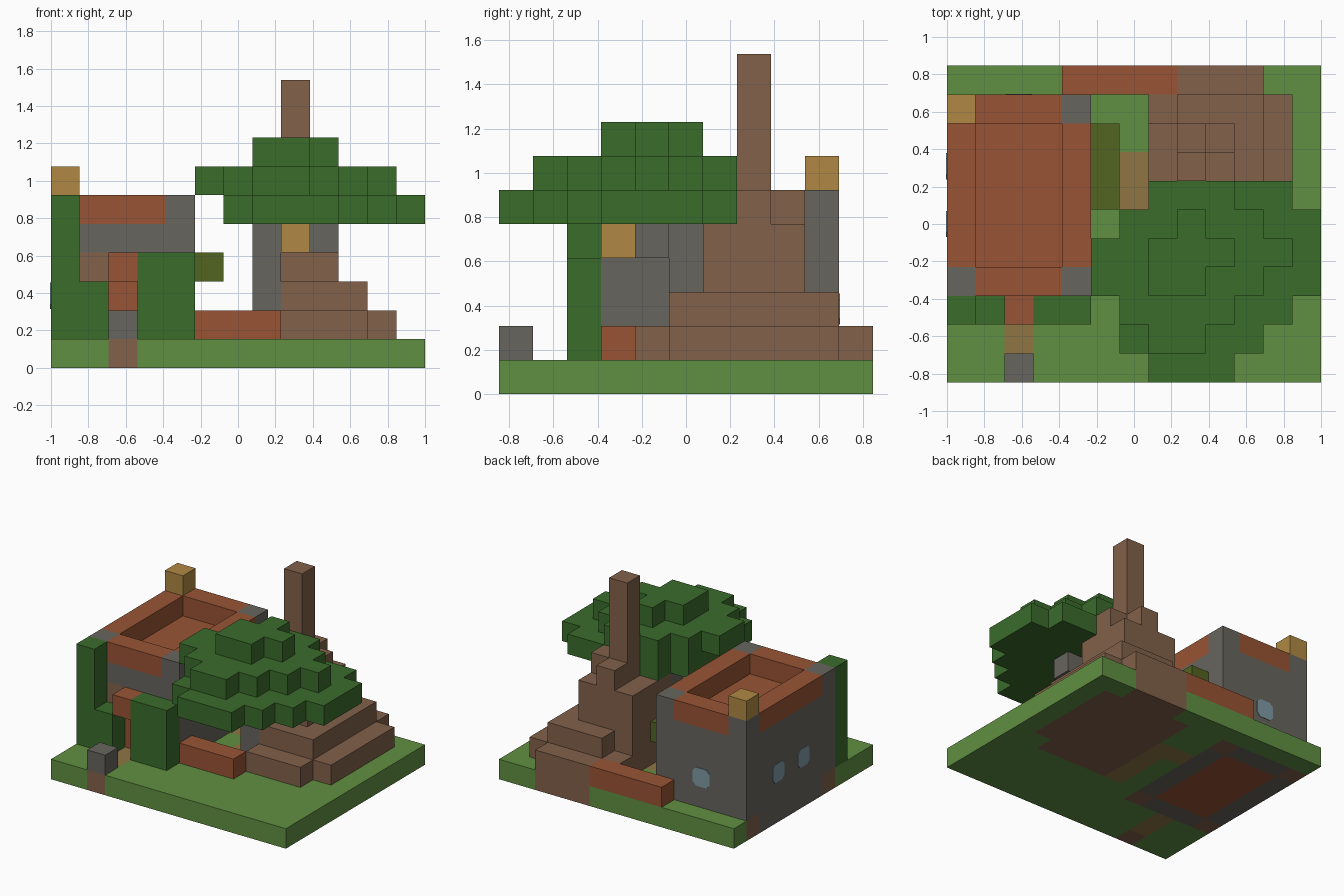
import bpy, bmesh
from mathutils import Vector

cube = bpy.data.objects.get("Cube")
if cube:
    bpy.data.objects.remove(cube, do_unlink=True)

U = 2 / 13                      # size of one block
NX, NY = 13, 11                 # blocks across and deep


def material(name, rgb):
    m = bpy.data.materials.new(name)
    lin = [((c / 255 + 0.055) / 1.055) ** 2.4 for c in rgb] + [1]
    m.diffuse_color = lin
    m.use_nodes = True
    m.node_tree.nodes["Principled BSDF"].inputs["Base Color"].default_value = lin
    return m


MATS = {n: material(n, c) for n, c in {
    "grass": (97, 144, 66), "leaf": (58, 108, 43), "brick": (152, 84, 52),
    "wood": (130, 97, 74), "stone": (103, 101, 94), "gold": (176, 137, 68),
    "olive": (82, 100, 32), "glass": (127, 155, 166), "dirt": (143, 117, 68),
}.items()}


def place(x, y, z):
    return Vector(((x - NX / 2) * U, (y - NY / 2) * U, z * U))


def blocks(name, *boxes):
    """Fill block ranges (x0,x1, y0,y1, z0,z1, material); later ones override."""
    cells = {}
    for x0, x1, y0, y1, z0, z1, mat in boxes:
        for x in range(x0, x1):
            for y in range(y0, y1):
                for z in range(z0, z1):
                    cells[x, y, z] = mat
    used = sorted(set(cells.values()))
    bm = bmesh.new()
    for cell, mat in cells.items():
        for axis in range(3):
            for side in (0, 1):
                near = list(cell)
                near[axis] += 2 * side - 1
                if tuple(near) in cells:
                    continue
                a, b = (axis + 1) % 3, (axis + 2) % 3
                ring = []
                for da, db in ((0, 0), (1, 0), (1, 1), (0, 1)):
                    p = list(cell)
                    p[axis] += side
                    p[a] += da
                    p[b] += db
                    ring.append(bm.verts.new(place(*p)))
                f = bm.faces.new(ring if side else ring[::-1])
                f.material_index = used.index(mat)
    bmesh.ops.remove_doubles(bm, verts=bm.verts, dist=0.001)
    bmesh.ops.dissolve_limit(bm, angle_limit=0.01, verts=bm.verts,
                             edges=bm.edges, delimit={'MATERIAL'})
    finish(name, bm, used)


def finish(name, bm, used):
    me = bpy.data.meshes.new(name)
    bm.to_mesh(me)
    bm.free()
    for n in used:
        me.materials.append(MATS[n])
    bpy.context.collection.objects.link(bpy.data.objects.new(name, me))


def window(name, centre, across, normal):
    """Thin eight-sided pane lying on a wall."""
    bm = bmesh.new()
    up, w, c = Vector((0, 0, 1)), 0.46 * U, 0.28 * U
    ring = [(w, c), (c, w), (-c, w), (-w, c), (-w, -c), (-c, -w), (c, -w), (w, -c)]
    face = bm.faces.new([bm.verts.new(centre + across * s + up * t) for s, t in ring])
    ext = bmesh.ops.extrude_face_region(bm, geom=[face])
    bmesh.ops.translate(bm, vec=normal * 0.004,
                        verts=[v for v in ext["geom"] if isinstance(v, bmesh.types.BMVert)])
    bmesh.ops.recalc_face_normals(bm, faces=bm.faces)
    finish(name, bm, ["glass"])


# Ground slab with house footing, tree footing and paths
corners = [(x, x + 1, y, y + 1, 0, 1, "wood") for x in (0, 4) for y in (3, 9)]
blocks("ground",
       (0, NX, 0, NY, 0, 1, "grass"),
       (0, 5, 3, 10, 0, 1, "stone"), (1, 4, 4, 9, 0, 1, "brick"), *corners,
       (7, 12, 5, 10, 0, 1, "wood"), (7, 11, 4, 5, 0, 1, "wood"),
       (8, 11, 10, 11, 0, 1, "wood"),
       (2, 3, 1, 3, 0, 1, "dirt"), (2, 3, 0, 1, 0, 1, "wood"),
       (5, 6, 7, 8, 0, 1, "dirt"), (6, 7, 4, 8, 0, 1, "dirt"))

# House walls, front door and lintel, sunken roof with a brick rim
rim = [(0, 1, 4, 9, 5, 6, "brick"), (4, 5, 4, 9, 5, 6, "brick"),
       (1, 4, 3, 4, 5, 6, "brick"), (1, 4, 9, 10, 5, 6, "brick")]
posts = [(x, x + 1, y, y + 1, 5, 6, "stone") for x in (0, 4) for y in (3, 9)]
blocks("house", (0, 5, 3, 10, 1, 5, "stone"), (1, 4, 4, 9, 4, 5, "brick"),
       (1, 4, 3, 4, 3, 4, "wood"), (2, 3, 3, 4, 1, 3, "brick"), *rim, *posts)
blocks("roof_lamp", (0, 1, 9, 10, 6, 7, "gold"))
blocks("door_canopy", (2, 3, 2, 3, 3, 4, "brick"))
blocks("side_awning", (5, 6, 6, 9, 3, 4, "olive"))

# Windows on the back and the outer side wall
X, Y = Vector((1, 0, 0)), Vector((0, 1, 0))
window("back_window", place(2.5, 10, 2.5), X, Y)
for i, y in enumerate((5.5, 7.5)):
    window(f"side_window_{i + 1}", place(0, y, 2.5), Y, -X)

# Hedges, gate post and low garden walls
blocks("left_hedge", (0, 1, 2, 3, 1, 6, "leaf"), (1, 2, 2, 3, 1, 3, "leaf"))
blocks("right_hedge", (3, 5, 2, 3, 1, 4, "leaf"))
blocks("gate_post", (2, 3, 0, 1, 1, 2, "stone"))
blocks("front_garden_wall", (5, 8, 3, 4, 1, 2, "brick"))
blocks("back_garden_wall", (4, 8, 10, 11, 1, 2, "brick"))

# Stepped tree roots and trunk
blocks("trunk",
       (8, 11, 4, 11, 1, 2, "wood"), (7, 12, 5, 10, 1, 2, "wood"),
       (8, 11, 5, 10, 2, 3, "wood"), (7, 10, 6, 9, 2, 5, "wood"),
       (9, 10, 7, 8, 5, 6, "wood"), (8, 9, 6, 9, 5, 6, "wood"),
       (8, 9, 7, 8, 6, 10, "wood"), (7, 8, 5, 6, 1, 5, "stone"))
blocks("stone_beam", (8, 10, 4, 5, 4, 5, "stone"))
blocks("hanging_lamp", (8, 9, 3, 4, 4, 5, "gold"))

# Leaf canopy: for each layer, its first row and the x range of every row
layers = {
    5: (0, [(7, 10), (6, 11), (6, 12), (6, 13), (6, 13), (6, 13), (7, 12)]),
    6: (1, [(7, 9), (6, 10), (5, 11), (5, 12), (6, 11), (7, 10)]),
    7: (3, [(7, 9), (7, 10), (8, 9)]),
}
blocks("canopy", *[(a, b, first + i, first + i + 1, z, z + 1, "leaf")
                   for z, (first, rows) in layers.items()
                   for i, (a, b) in enumerate(rows)])
